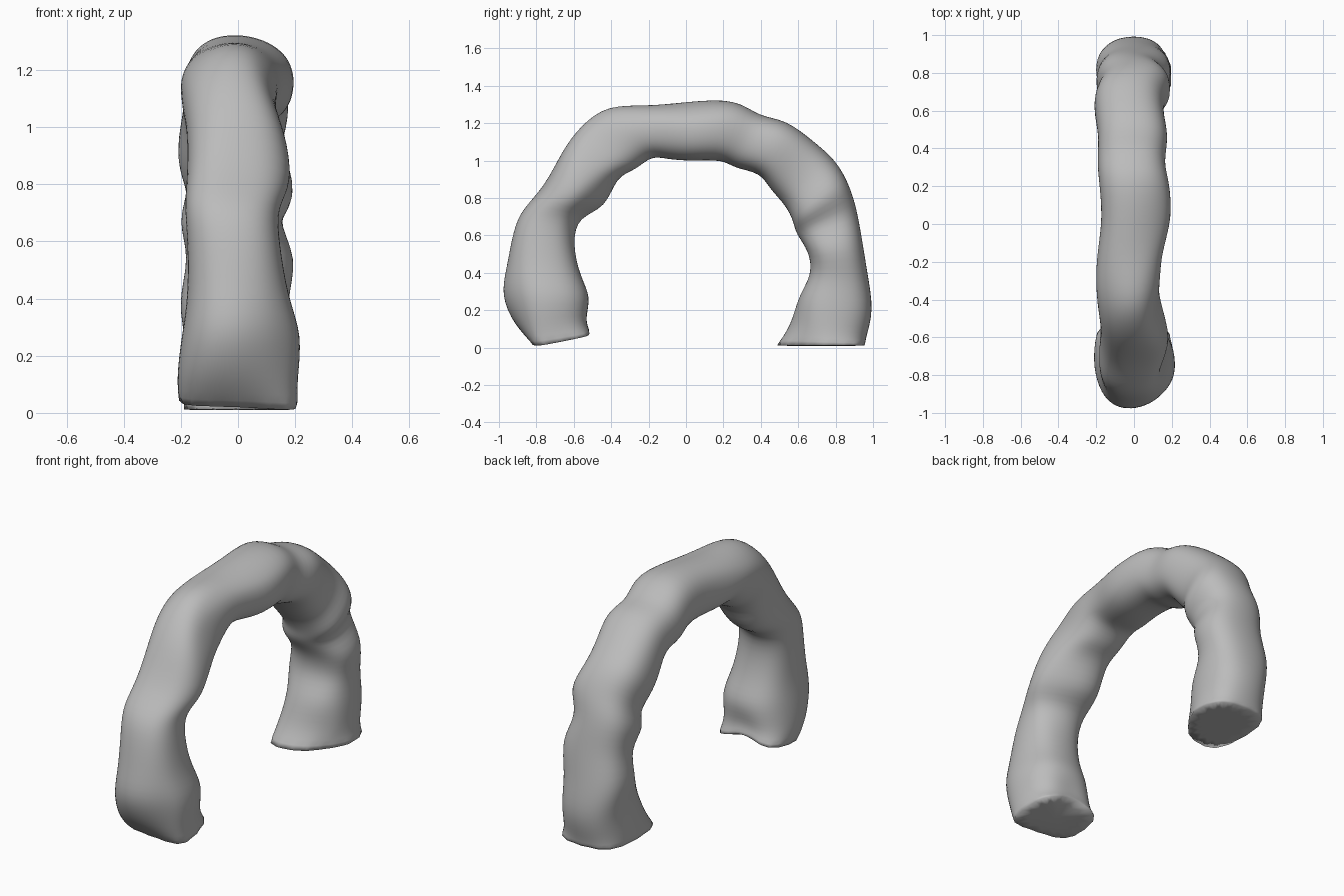
import bpy
import bmesh
import math
from mathutils import Vector

default_cube = bpy.data.objects.get("Cube")
if default_cube:
    bpy.data.objects.remove(default_cube, do_unlink=True)

RING_SIDES = 16

# Cross-sections from the front foot, over the crown, to the back foot:
# outer y, outer z, inner y, inner z, right edge x, left edge x
SECTIONS = [
    (-.81, .02, -.50, .06, -.20, .19),
    (-.92, .12, -.53, .13, -.21, .19),
    (-1.0, .28, -.51, .27, -.19, .22),
    (-.96, .42, -.57, .38, -.17, .17),
    (-.92, .63, -.61, .56, -.17, .14),
    (-.87, .74, -.57, .70, -.18, .13),
    (-.74, .85, -.41, .74, -.17, .19),
    (-.66, 1.05, -.37, .92, -.17, .17),
    (-.56, 1.19, -.27, .95, -.19, .14),
    (-.42, 1.32, -.19, 1.03, -.20, .14),
    (-.20, 1.29, -.10, 1.01, -.19, .14),
    (.03, 1.32, .03, 1.0, -.16, .20),
    (.27, 1.33, .20, 1.01, -.18, .18),
    (.39, 1.23, .26, .96, -.19, .15),
    (.53, 1.22, .40, .94, -.18, .18),
    (.68, 1.10, .45, .85, -.20, .15),
    (.80, 1.0, .54, .76, -.21, .15),
    (.87, .87, .58, .67, -.16, .21),
    (.91, .74, .59, .61, -.21, .12),
    (.94, .57, .66, .52, -.16, .21),
    (.97, .38, .68, .39, -.21, .16),
    (1.0, .20, .60, .27, -.17, .18),
    (.96, .06, .57, .12, -.18, .18),
    (.95, .01, .50, .01, -.18, .20),
]

# Weathered hollows and bulges: centre, radius, movement
PUSHES = [
    ((.20, -.75, .04), .13, (.02, -.03, -.02)),   # front foot toe
    ((.18, -.95, .25), .15, (0, .06, 0)),         # front foot worn side
    ((0, -.51, .07), .09, (0, -.03, .05)),        # front foot arch
    ((-.13, .54, .02), .12, (-.05, -.04, 0)),     # back foot toe
    ((.15, .54, .05), .12, (-.02, .05, 0)),       # back foot worn side
    ((.16, -.46, .75), .14, (0, -.10, .02)),      # ledge hollow
    ((-.17, -.74, .86), .14, (-.01, -.04, .02)),  # full right shoulder
    ((.17, -.48, 1.1), .13, (-.03, 0, 0)),        # left shoulder hollow
    ((-.19, -.42, 1.3), .14, (.01, 0, -.06)),     # right crown slope
    ((.16, -.42, 1.3), .13, (-.02, 0, -.04)),     # left crown slope
    ((.18, .10, 1.32), .12, (0, 0, -.05)),        # back crown slope
]


def rounded(value, power):
    """Pull a sine or cosine outwards to make a rounded square."""
    return math.copysign(abs(value) ** power, value)


def weathered(point):
    """Move a point by every hollow and bulge near it."""
    moved = point.copy()
    for centre, radius, movement in PUSHES:
        distance = (point - Vector(centre)).length / radius
        moved += Vector(movement) * math.exp(-distance * distance)
    return moved


def section_ring(mesh, outer, inner, right, left, squareness, taper):
    """Add one rounded-square ring of vertices."""
    middle = (outer + inner) / 2
    reach = (outer - inner) / 2 * 1.04
    centre_x = (left + right) / 2
    half_width = (left - right) / 2 * 1.05
    ring = []
    for step in range(RING_SIDES):
        angle = math.tau * step / RING_SIDES
        along = rounded(math.cos(angle), squareness)
        across = rounded(math.sin(angle), squareness)
        # Narrow the inner side of a tapered section
        width = half_width * (1 - taper * max(0, -along))
        point = middle + reach * along
        point.x = centre_x + width * across
        ring.append(mesh.verts.new(weathered(point)))
    return ring


# Stone surface
stone = bpy.data.materials.new("stone_grey")
stone.use_nodes = True
grey = (0.5, 0.5, 0.5, 1)
stone.diffuse_color = grey
stone.node_tree.nodes["Principled BSDF"].inputs["Base Color"].default_value = grey

# Loft the sections into one arch
mesh = bmesh.new()
rings = []
last = len(SECTIONS) - 1
for index, (outer_y, outer_z, inner_y, inner_z, right, left) in enumerate(SECTIONS):
    outer = Vector((0, outer_y, outer_z))
    inner = Vector((0, inner_y, inner_z))
    at_foot = index in (0, last)
    squareness = 0.65 if at_foot else 0.83
    taper = 0.35 if index == last else 0
    rings.append(section_ring(mesh, outer, inner, right, left, squareness, taper))

for lower, upper in zip(rings, rings[1:]):
    for step in range(RING_SIDES):
        following = (step + 1) % RING_SIDES
        mesh.faces.new((lower[step], lower[following], upper[following], upper[step]))

# Soles with firm rims
crease = mesh.edges.layers.float.new("crease_edge")
for ring in (rings[0], rings[-1]):
    sole = mesh.faces.new(ring)
    for edge in sole.edges:
        edge[crease] = 0.6
bmesh.ops.recalc_face_normals(mesh, faces=mesh.faces)

arch_data = bpy.data.meshes.new("rock_arch")
mesh.to_mesh(arch_data)
mesh.free()
arch = bpy.data.objects.new("rock_arch", arch_data)
bpy.context.collection.objects.link(arch)
arch_data.materials.append(stone)

# Soften the weathered rock
smoothing = arch.modifiers.new("weathering", "SUBSURF")
smoothing.levels = 2
smoothing.render_levels = 2
for polygon in arch_data.polygons:
    polygon.use_smooth = True
